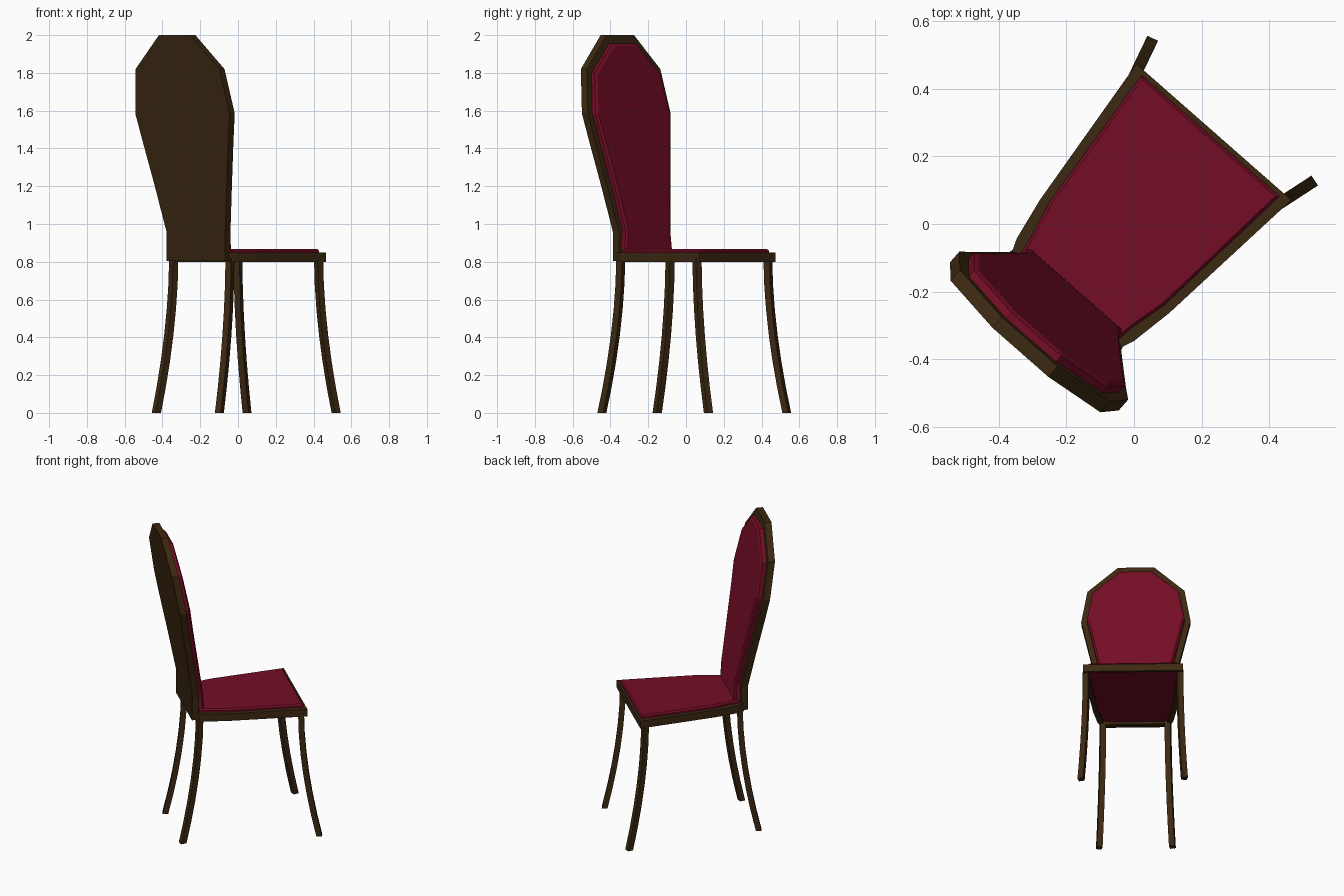
import bpy, bmesh, math
from mathutils import Matrix, Vector

if "Cube" in bpy.data.objects:
    bpy.data.objects.remove(bpy.data.objects["Cube"])

TURN = Matrix.Rotation(math.radians(-41.3), 4, 'Z')  # chair is turned on its base


def material(name, rgb):
    m = bpy.data.materials.new(name)
    m.diffuse_color = (*rgb, 1)
    m.use_nodes = True
    m.node_tree.nodes["Principled BSDF"].inputs["Base Color"].default_value = m.diffuse_color
    return m


wood = material("dark_wood", (0.046, 0.022, 0.006))
fabric = material("red_fabric", (0.175, 0.004, 0.019))


def loft(name, rings, mat, closed=False):
    """Skin a list of equal rings; cap the ends, or join last to first."""
    bm = bmesh.new()
    vr = [[bm.verts.new(p) for p in r] for r in rings]
    n = len(vr[0])
    pairs = list(zip(vr, vr[1:]))
    if closed:
        pairs.append((vr[-1], vr[0]))
    else:
        bm.faces.new(vr[0])
        bm.faces.new(vr[-1])
    for a, b in pairs:
        for i in range(n):
            j = (i + 1) % n
            bm.faces.new((a[i], a[j], b[j], b[i]))
    bmesh.ops.recalc_face_normals(bm, faces=bm.faces)
    me = bpy.data.meshes.new(name)
    bm.to_mesh(me)
    bm.free()
    me.transform(TURN)
    me.materials.append(mat)
    ob = bpy.data.objects.new(name, me)
    bpy.context.collection.objects.link(ob)
    return ob


def both(half):
    """Mirror a half outline into a closed one."""
    return half + [(-p[0], *p[1:]) for p in reversed(half)]


def flat(outline, z):
    return [(x, y, z) for x, y in outline]


# Seat frame: open ring of rails
outer = both([(0.305, 0.36), (0.254, -0.13), (0.23, -0.262), (0.21, -0.31)])
inner = both([(0.27, 0.343), (0.226, -0.12), (0.198, -0.24), (0.192, -0.285)])
loft("seat_frame", [flat(outer, 0.80), flat(outer, 0.848),
                    flat(inner, 0.848), flat(inner, 0.80)], wood, closed=True)

# Seat cushion, with a small bevelled rim
pad = both([(0.271, 0.345), (0.228, -0.12), (0.199, -0.24), (0.193, -0.287)])
pad_top = both([(0.262, 0.337), (0.22, -0.12), (0.191, -0.24), (0.186, -0.28)])
loft("seat_cushion", [flat(pad, 0.815), flat(pad, 0.858), flat(pad_top, 0.868)], fabric)

# Backrest: half width, height, rear depth
shape = [(0.205, 0.805, -0.337), (0.207, 0.96, -0.336), (0.253, 1.2, -0.377),
         (0.302, 1.44, -0.42), (0.332, 1.585, -0.444), (0.295, 1.82, -0.484),
         (0.11, 2.0, -0.507)]
rear = both([(w, y, z) for w, z, y in shape])
front = [(x, y + 0.042, z) for x, y, z in rear]
loft("backrest_frame", [rear, front], wood)

# Backrest cushion, inset on the front
cush = [(0.19, 0.865, -0.294), (0.178, 0.965, -0.296), (0.22, 1.2, -0.337),
        (0.267, 1.44, -0.38), (0.297, 1.585, -0.404), (0.262, 1.80, -0.442),
        (0.097, 1.955, -0.462)]


def cushion_ring(push, shrink):
    return both([(w - shrink, y + push, z - shrink * (1 if z > 1.7 else 0))
                 for w, z, y in cush])


loft("backrest_cushion", [cushion_ring(-0.01, 0), cushion_ring(0.026, 0),
                          cushion_ring(0.036, 0.012)], fabric)


# Legs: square section swept along an outward curve
def leg(name, top, foot, side, steps=6, half=0.0175):
    a, b = Vector(top), Vector(foot)
    out = (b - a).normalized()
    across = Vector((-out.y, out.x))
    rings = []
    for i in range(steps + 1):
        t = i / steps
        c = a + (b - a) * t ** 1.8
        z = 0.82 * (1 - t)
        ring = [c + out * (p * half) + across * (q * half)
                for p, q in ((1, 1), (1, -1), (-1, -1), (-1, 1))]
        rings.append([(side * v.x, v.y, z) for v in ring])
    loft(name, rings, wood)


for side, word in ((1, "right"), (-1, "left")):
    leg("front_leg_" + word, (0.284, 0.325), (0.314, 0.432), side)
    leg("back_leg_" + word, (0.198, -0.288), (0.222, -0.40), side)

# Centre the whole chair
pts = [v.co for o in bpy.data.objects for v in o.data.vertices]
mid = [(min(p[k] for p in pts) + max(p[k] for p in pts)) / 2 for k in (0, 1)]
for o in bpy.data.objects:
    o.data.transform(Matrix.Translation((-mid[0], -mid[1], 0)))
